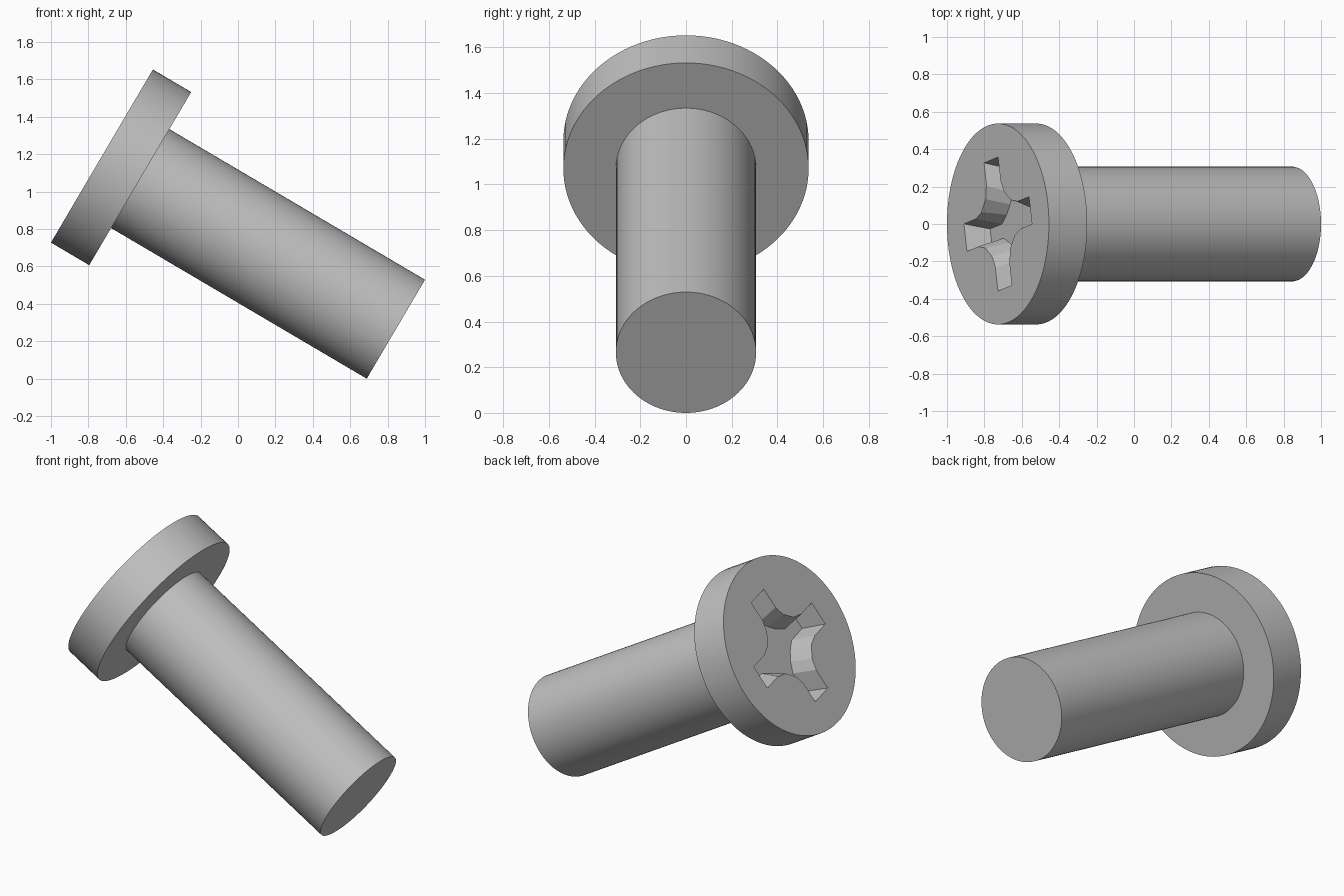
import bpy, bmesh
from math import radians, sin, cos
from mathutils import Matrix, Vector

cube = bpy.data.objects.get("Cube")
if cube:
    bpy.data.objects.remove(cube, do_unlink=True)

TILT = radians(30.5)
LENGTH, HEAD_T, HEAD_R, SHANK_R = 1.824, 0.2375, 0.537, 0.307
DEPTH, TAPER = 0.135, 0.04

# Screw axis: local +z points out of the head, origin at the head's top centre
PLACE = (Matrix.Translation((-1 + HEAD_R * sin(TILT), 0,
                             SHANK_R * cos(TILT) + LENGTH * sin(TILT)))
         @ Matrix.Rotation(TILT - radians(90), 4, 'Y'))

steel = bpy.data.materials.new("grey_steel")
steel.use_nodes = True
GREY = (0.53, 0.53, 0.53, 1)
steel.diffuse_color = GREY
steel.node_tree.nodes["Principled BSDF"].inputs["Base Color"].default_value = GREY


def add_object(name, bm):
    bmesh.ops.recalc_face_normals(bm, faces=bm.faces)
    mesh = bpy.data.meshes.new(name)
    bm.to_mesh(mesh)
    bm.free()
    mesh.materials.append(steel)
    obj = bpy.data.objects.new(name, mesh)
    bpy.context.collection.objects.link(obj)
    obj.matrix_world = PLACE
    return obj


def cylinder(name, radius, top, bottom):
    bm = bmesh.new()
    bmesh.ops.create_cone(bm, cap_ends=True, segments=96, radius1=radius, radius2=radius,
                          depth=top - bottom,
                          matrix=Matrix.Translation((0, 0, (top + bottom) / 2)))
    return add_object(name, bm)


def cross_outline(inset, z):
    """Four-armed recess outline, each arm turned slightly about the axis."""
    end, half, neck, core = 0.35 - inset, 0.075 - inset * 0.9, 0.222 - inset, 0.185 - inset
    points = []
    for i in range(4):
        turn = Matrix.Rotation(radians(12 + 90 * i), 3, 'Z')
        arm = [(neck, -half), (end, -half), (end, half), (neck, half)]
        arm += [(core * cos(radians(a)), core * sin(radians(a))) for a in (32, 58)]
        points += [turn @ Vector((x, y, z)) for x, y in arm]
    return points


head = cylinder("screw_head", HEAD_R, 0, -HEAD_T)
shank = cylinder("screw_shank", SHANK_R, -HEAD_T + 0.03, -LENGTH)

# Tapered driver recess, cut into the head
bm = bmesh.new()
LIFT = 0.02
rings = [[bm.verts.new(p) for p in cross_outline(inset, z)]
         for inset, z in ((-TAPER * LIFT / DEPTH, LIFT), (TAPER, -DEPTH))]
for ring in rings:
    bm.faces.new(ring)
n = len(rings[0])
for i in range(n):
    j = (i + 1) % n
    bm.faces.new((rings[0][i], rings[0][j], rings[1][j], rings[1][i]))
cutter = add_object("recess_cutter", bm)
cutter.hide_render = True

cut = head.modifiers.new("recess", 'BOOLEAN')
cut.operation = 'DIFFERENCE'
cut.solver = 'EXACT'
cut.object = cutter
bpy.context.view_layer.objects.active = head
bpy.ops.object.modifier_apply(modifier=cut.name)
bpy.data.objects.remove(cutter, do_unlink=True)

# Smooth round sides with crisp edges
for obj in bpy.context.view_layer.objects:
    obj.select_set(obj in (head, shank))
bpy.ops.object.shade_smooth_by_angle(angle=radians(15))
